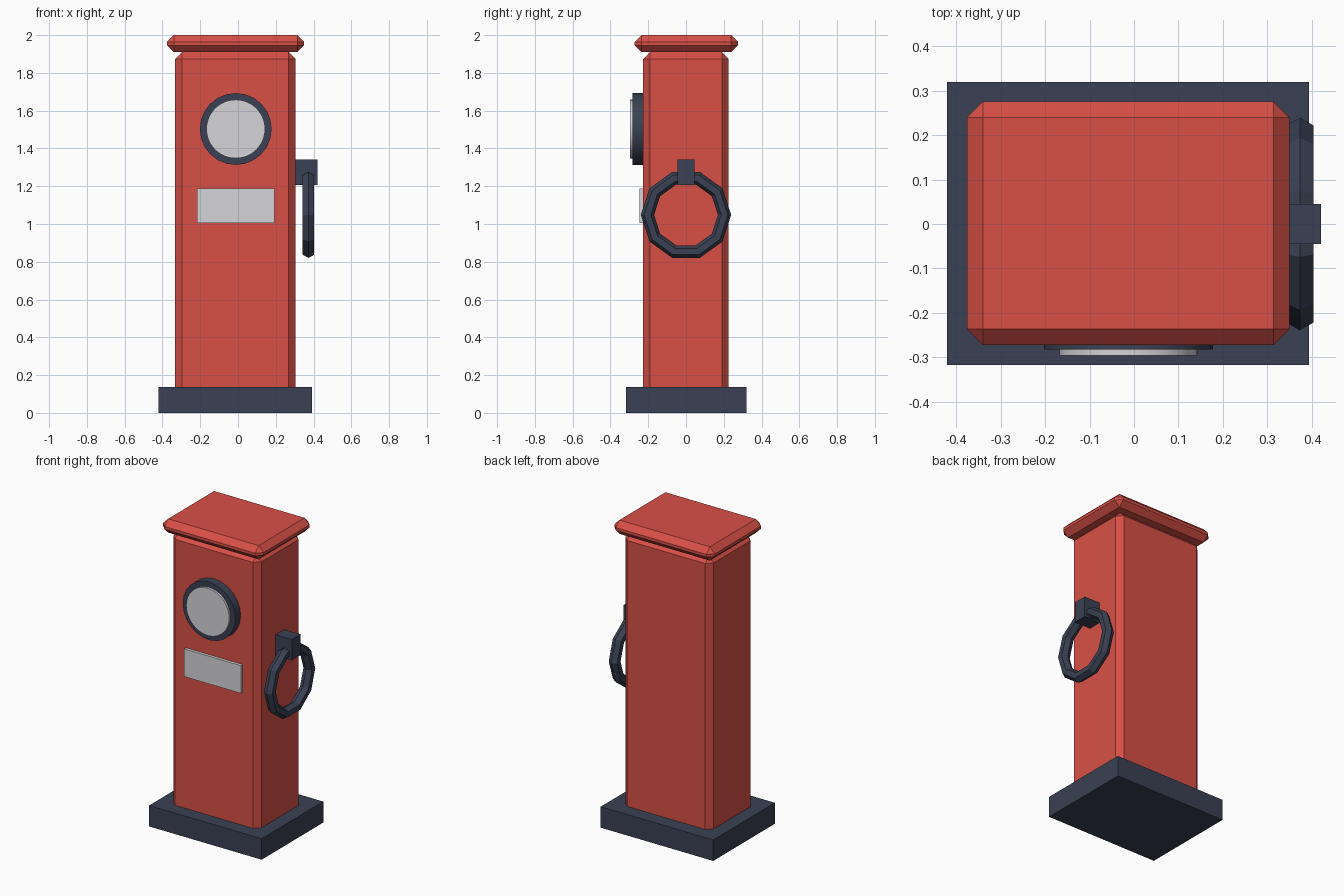
import bpy, math

if "Cube" in bpy.data.objects:
    bpy.data.objects.remove(bpy.data.objects["Cube"])


def material(name, srgb):
    m = bpy.data.materials.new(name)
    lin = [((c / 255 + 0.055) / 1.055) ** 2.4 for c in srgb]
    m.diffuse_color = (*lin, 1)
    m.use_nodes = True
    m.node_tree.nodes["Principled BSDF"].inputs["Base Color"].default_value = m.diffuse_color
    return m


RED = material("red paint", (216, 80, 70))
DARK = material("dark slate", (58, 65, 83))
GREY = material("light grey", (213, 212, 215))


def finish(name, mat):
    ob = bpy.context.object
    ob.name = name
    ob.data.materials.append(mat)
    return ob


def box(name, mat, x, y, z, bevel=0):
    """Box from (min, max) ranges, with an optional one-step chamfer."""
    bpy.ops.mesh.primitive_cube_add(
        size=1, location=[(r[0] + r[1]) / 2 for r in (x, y, z)])
    ob = finish(name, mat)
    ob.scale = [r[1] - r[0] for r in (x, y, z)]
    bpy.ops.object.transform_apply(location=False, rotation=False, scale=True)
    if bevel:
        mod = ob.modifiers.new("chamfer", 'BEVEL')
        mod.width = bevel
        mod.segments = 1
    return ob


def disc(name, mat, radius, y, sides):
    """Round plate facing the front, between two y values."""
    bpy.ops.mesh.primitive_cylinder_add(
        vertices=sides, radius=radius, depth=y[1] - y[0],
        location=(-0.012, (y[0] + y[1]) / 2, 1.503),
        rotation=(math.pi / 2, 0, 0))
    finish(name, mat)
    bpy.ops.object.shade_smooth_by_angle(angle=math.radians(30))


# Pillar: plinth, chamfered post and overhanging cap
box("base", DARK, (-0.42, 0.393), (-0.317, 0.319), (0, 0.137))
box("post", RED, (-0.333, 0.304), (-0.227, 0.226), (0.001, 1.91), 0.036)
box("cap", RED, (-0.376, 0.35), (-0.272, 0.275), (1.91, 2.0), 0.036)

# Front dial and label plate
disc("dial_rim", DARK, 0.19, (-0.282, -0.2), 24)
disc("dial_face", GREY, 0.155, (-0.296, -0.22), 48)
box("label_plate", GREY, (-0.217, 0.193), (-0.246, -0.21), (1.006, 1.187))

# Side bracket and hanging ring
box("bracket", DARK, (0.29, 0.42), (-0.045, 0.045), (1.206, 1.342))
bpy.ops.mesh.primitive_torus_add(
    major_segments=10, minor_segments=6, major_radius=0.204,
    minor_radius=0.035, location=(0.373, 0, 1.048),
    rotation=(math.pi / 2, 0, math.pi / 2))
finish("ring", DARK)
